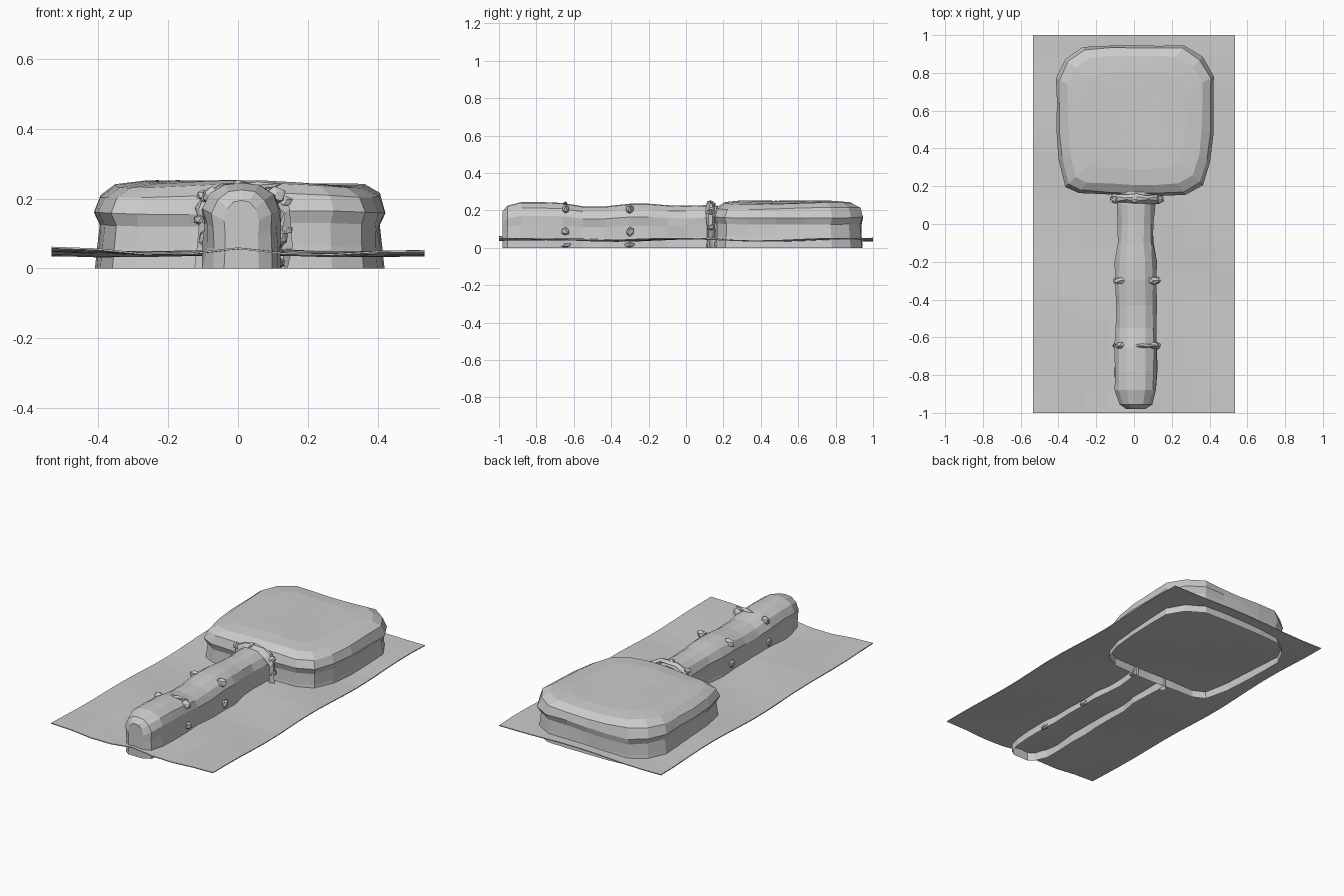
import bpy, bmesh, math, random
from mathutils import Matrix, Vector

if "Cube" in bpy.data.objects:
    bpy.data.objects.remove(bpy.data.objects["Cube"])

random.seed(4)


def finish(bm, name):
    bmesh.ops.recalc_face_normals(bm, faces=bm.faces)
    me = bpy.data.meshes.new(name)
    bm.to_mesh(me)
    bm.free()
    ob = bpy.data.objects.new(name, me)
    bpy.context.collection.objects.link(ob)
    return ob


def lerp(table, v):
    for (a, b), (c, d) in zip(table, table[1:]):
        if v <= c:
            return b + (d - b) * max(0, (v - a) / (c - a))
    return table[-1][1]


def bridge(bm, a, b, closed=True):
    n = len(a)
    for i in range(n if closed else n - 1):
        j = (i + 1) % n
        bm.faces.new((a[i], a[j], b[j], b[i]))


# Wavy ground sheet
bm = bmesh.new()
edge = [(-.535, .06), (-.4, .055), (-.2, .035), (0, .058), (.2, .035), (.36, .047), (.535, .05)]
rows = []
for j in range(17):
    y = -1 + j / 8
    row = []
    for i in range(9):
        x = -.535 + 1.07 * i / 8
        fade = max(0, 1 - j / 5)
        wave = .044 + .007 * math.sin(7 * y + 4 * x) + .003 * math.cos(9 * x)
        z = lerp(edge, x) * fade + wave * (1 - fade)
        row.append(bm.verts.new((x, y, z)))
    rows.append(row)
for a, b in zip(rows, rows[1:]):
    bridge(bm, a, b, False)
sheet = finish(bm, "ground_sheet")
mod = sheet.modifiers.new("thickness", "SOLIDIFY")
mod.thickness = .005
mod.offset = 0

# Head block: open-bottomed shell of stacked rounded-square rings
outline = [(-.36, .20), (-.395, .35), (-.405, .5), (-.41, .65), (-.41, .77), (-.36, .87), (-.27, .935),
           (-.13, .945), (0, .945), (.13, .945), (.26, .94), (.36, .88), (.42, .78), (.42, .64),
           (.415, .48), (.40, .33), (.36, .21), (.27, .16), (.12, .15), (0, .15), (-.14, .16), (-.29, .165)]
levels = [(1.0, 0), (.985, .06), (.975, .125), (1.005, .16), (.97, .21), (.86, .238),
          (.65, .246), (.42, .246), (.2, .245)]
bm = bmesh.new()
prev = None
for s, z in levels:
    ring = []
    for x, y in outline:
        k = s + (random.uniform(-.012, .012) if .1 < z < .22 else 0)
        px, py = .005 + (x - .005) * k, .55 + (y - .55) * k
        dz = .007 * math.sin(9 * px + 5 * py) if z > .2 else (.006 * math.sin(8 * px) if z else 0)
        ring.append(bm.verts.new((px, py, z + dz)))
    if prev:
        bridge(bm, prev, ring)
    prev = ring
bm.faces.new(prev)
finish(bm, "head_block")

# Handle: open-bottomed arched bar with a rounded end
section = [(-1, 0), (-.95, .25), (-.93, .52), (-1, .7), (-.82, .88), (-.45, .98), (0, 1),
           (.45, .98), (.82, .87), (1, .7), (.95, .5), (.97, .25), (1, 0)]
stations = [(-.98, .05, .195), (-.955, .085, .225), (-.88, .108, .245), (-.78, .115, .245),
            (-.66, .113, .24), (-.55, .108, .222), (-.43, .108, .222), (-.3, .107, .236),
            (-.2, .108, .236), (-.1, .095, .228), (0, .093, .225), (.1, .1, .228), (.17, .1, .225)]
bm = bmesh.new()
prev = None
for n, (y, w, h) in enumerate(stations):
    arch = []
    for u, v in section:
        j = random.uniform(-.005, .005) if 0 < n < 12 else 0
        arch.append(bm.verts.new((.01 + u * (w + j), y, v * h)))
    if prev:
        bridge(bm, prev, arch, False)
    else:
        bm.faces.new(arch)
    prev = arch
finish(bm, "handle")


# Crumpled fold lumps around the handle
def lump(name, centre, size):
    bm = bmesh.new()
    bmesh.ops.create_icosphere(bm, subdivisions=1, radius=1)
    for v in bm.verts:
        k = random.uniform(.75, 1.15)
        v.co = Vector(centre) + Vector([c * s * k for c, s in zip(v.co, size)])
        v.co.z = max(v.co.z, 0)
    return finish(bm, name)


for y in (-.645, -.3):
    for side in (-1, 1):
        lump("binding_fold_upper", (.015 + side * .09, y, .208), (.033, .022, .03))
        lump("binding_fold_lower", (.015 + side * .11, y, .088), (.018, .022, .026))
    lump("binding_fold_base", (.115, y, .015), (.02, .035, .015))
lump("top_crease", (.055, -.645, .236), (.07, .013, .012))

# Collar where the handle meets the head
bm = bmesh.new()
prev = None
for y, w, h in [(.11, .108, .225), (.125, .135, .246), (.14, .13, .248), (.155, .115, .235)]:
    arch = [bm.verts.new((.015 + u * (w + random.uniform(-.012, .012)), y + random.uniform(-.006, .006), v * h))
            for u, v in section]
    if prev:
        bridge(bm, prev, arch, False)
    prev = arch
finish(bm, "neck_collar")
for x, z in [(-.1, .21), (.135, .19), (.14, .11), (0, .24), (.12, .015), (-.11, .14)]:
    lump("collar_fold", (x, .13, z), (.022, .022, .018))
